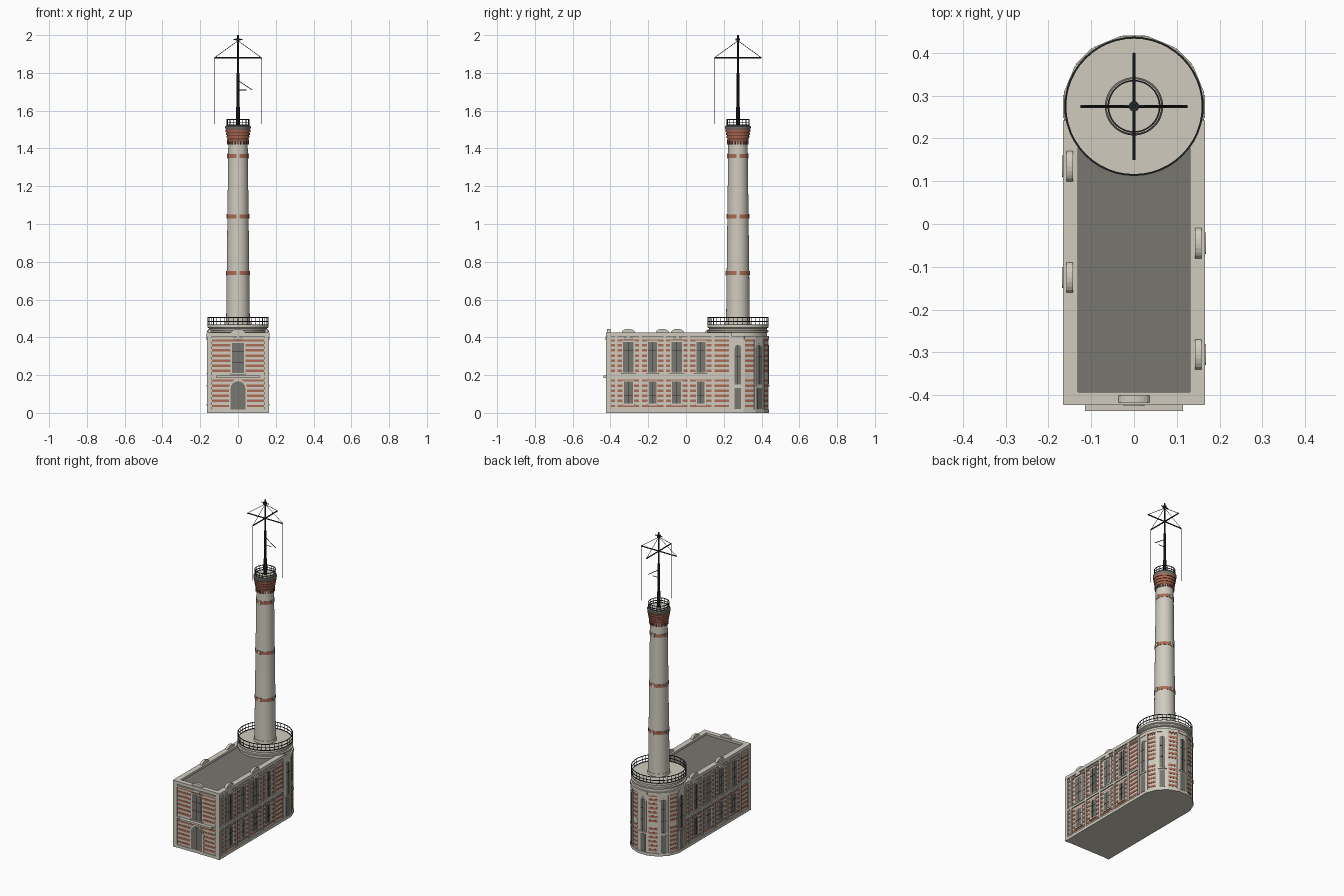
import bpy, bmesh
from math import pi, sin, cos, tan, radians
from mathutils import Matrix, Vector

cube = bpy.data.objects.get("Cube")
if cube:
    bpy.data.objects.remove(cube)


def material(name, color):
    m = bpy.data.materials.new(name)
    m.use_nodes = True
    m.diffuse_color = (*color, 1)
    m.node_tree.nodes["Principled BSDF"].inputs["Base Color"].default_value = (*color, 1)
    return m


CREAM = material("cream stone", (0.63, 0.60, 0.52))
RED = material("red brick", (0.42, 0.15, 0.09))
DARK_RED = material("dark brick", (0.22, 0.075, 0.05))
GREY = material("grey glass and roofing", (0.19, 0.18, 0.16))
BLACK = material("black iron", (0.02, 0.022, 0.025))

TOWER = Vector((0, 0.275, 0))   # axis of chimney and rounded end
HALF = 0.158                    # half width of the building
FRONT = -0.415
parts = {}                      # part name -> (bmesh, material, smooth)


def part(name, mat, smooth=False):
    if name not in parts:
        parts[name] = (bmesh.new(), mat, smooth)
    return parts[name][0]


def prism(name, mat, M, pts, depth, base=0.0):
    """Extrude a local x-z outline along local y, from base to base + depth."""
    bm = part(name, mat)
    low = [bm.verts.new(M @ Vector((x, base, z))) for x, z in pts]
    high = [bm.verts.new(M @ Vector((x, base + depth, z))) for x, z in pts]
    bm.faces.new(low)
    bm.faces.new(high[::-1])
    for i in range(len(pts)):
        j = (i + 1) % len(pts)
        bm.faces.new((low[i], low[j], high[j], high[i]))


def block(name, mat, M, u, w, z0, z1, depth, base=0.0):
    a, b = u - w / 2, u + w / 2
    prism(name, mat, M, [(a, z0), (b, z0), (b, z1), (a, z1)], depth, base)


def arch(name, mat, M, u, w, z0, z1, depth, rise=None, base=0.0):
    """Panel with a rounded top."""
    r = w / 2
    rise = rise or r
    top = [(u + r * cos(i * pi / 10), z1 - rise + rise * sin(i * pi / 10)) for i in range(11)]
    prism(name, mat, M, [(u - r, z0), (u + r, z0)] + top, depth, base)


def rod(name, mat, a, b, r, sides=6):
    a, b = Vector(a), Vector(b)
    M = Matrix.Translation((a + b) / 2) @ (b - a).to_track_quat('Z', 'Y').to_matrix().to_4x4()
    bmesh.ops.create_cone(part(name, mat), cap_ends=True, segments=sides,
                          radius1=r, radius2=r, depth=(b - a).length, matrix=M)


def lathe(name, mat, profile, segs=48, closed=False):
    """Turn an (r, z) profile about the tower axis."""
    bm = part(name, mat, True)
    rings = [[bm.verts.new(TOWER + Vector((r * cos(2 * pi * k / segs), r * sin(2 * pi * k / segs), z)))
              for k in range(segs)] for r, z in profile]
    pairs = list(zip(rings, rings[1:])) + ([(rings[-1], rings[0])] if closed else [])
    for p, q in pairs:
        for k in range(segs):
            n = (k + 1) % segs
            bm.faces.new((p[k], p[n], q[n], q[k]))


def drum(name, mat, r0, r1, z0, z1):
    lathe(name, mat, [(0, z0), (r0, z0), (r1, z1), (0, z1)])


def wall(center, degrees):
    """Frame on a wall: local y points outward, local x runs along it."""
    return Matrix.Translation(center) @ Matrix.Rotation(radians(degrees - 90), 4, 'Z')


def window(M, u, w, z0, z1, arched=False):
    shape = arch if arched else block
    shape("window_frames", CREAM, M, u, w + 0.014, z0 - 0.004, z1 + 0.007, 0.004)
    shape("window_panes", GREY, M, u, w, z0, z1, 0.005)
    block("window_bars", BLACK, M, u, 0.0025, z0, z1, 0.006)
    for t in (0.35, 0.7):
        z = z0 + t * (z1 - z0)
        block("window_bars", BLACK, M, u, w * 0.95, z, z + 0.002, 0.006)
    block("window_sills", CREAM, M, u, w + 0.02, z0 - 0.01, z0 - 0.003, 0.008)


def stripes(M, u, w):
    for z0, count in ((0.03, 6), (0.216, 7)):
        for i in range(count):
            z = z0 + i * 0.027
            block("brick_stripes", RED, M, u, w, z, z + 0.013, 0.002)


# Main body: long block with a many-sided rounded end
STEP = 22.5
corner = HALF / cos(radians(STEP / 2))
angles = [STEP * (k + 0.5) for k in range(8)]


def footprint(grow):
    end = [((corner + grow) * cos(radians(a)), TOWER.y + (corner + grow) * sin(radians(a))) for a in angles]
    pts = [(-HALF - grow, FRONT - grow), (HALF + grow, FRONT - grow)] + end
    return [(x, -y) for x, y in pts]


FLOOR = Matrix.Rotation(pi / 2, 4, 'X')
prism("building_body", CREAM, FLOOR, footprint(0), 0.408)
prism("plinth", CREAM, FLOOR, footprint(0.006), 0.018)
prism("flat_roof", GREY, FLOOR, [(-.14, .4), (.14, .4), (.14, -.22), (-.14, -.22)], 0.006, 0.406)

# Walls with stripes, pilasters, windows, string course and parapet
front = wall((0, FRONT, 0), -90)
left = wall((HALF, 0, 0), 0)      # local x = -y
right = wall((-HALF, 0, 0), 180)  # local x = +y
stripes(front, 0, 0.3)
for M, sign, first in ((left, -1, -0.305), (right, 1, -0.255)):
    stripes(M, sign * -0.09, 0.64)
    block("string_course", CREAM, M, sign * -0.09, 0.66, 0.19, 0.203, 0.007)
    block("parapet", CREAM, M, sign * -0.09, 0.664, 0.405, 0.425, 0.035, -0.027)
    block("eaves_moulding", CREAM, M, sign * -0.09, 0.65, 0.388, 0.396, 0.005)
    for i in range(4):
        y = first + 0.128 * i
        w = 0.056 if i % 2 == 0 else 0.046
        window(M, sign * y, w, 0.215, 0.375)
        window(M, sign * y, w * 0.85, 0.05, 0.165)
    for i in range(-1, 5):
        y = first + 0.128 * (i - 0.5) if i >= 0 else FRONT + 0.01
        block("pilasters", CREAM, M, sign * y, 0.014, 0.018, 0.408, 0.007)
    block("pilasters", CREAM, M, sign * 0.234, 0.014, 0.018, 0.408, 0.007)
    # Rounded roof crests stand over two windows of each long side
    for y in ((-0.305, -0.045) if sign < 0 else (-0.125, 0.135)):
        arch("roof_crests", CREAM, M, sign * y, 0.072, 0.42, 0.445, 0.016, 0.022, -0.016)
        arch("crest_brackets", CREAM, M, sign * y, 0.05, 0.385, 0.404, 0.01, 0.012)

block("parapet", CREAM, front, 0, 0.33, 0.405, 0.425, 0.03, -0.022)
block("eaves_moulding", CREAM, front, 0, 0.31, 0.388, 0.396, 0.005)
arch("roof_crests", CREAM, front, 0, 0.074, 0.42, 0.445, 0.016, 0.022, -0.014)
arch("crest_brackets", CREAM, front, 0, 0.05, 0.385, 0.404, 0.01, 0.012)
for u in (-0.151, 0.151):
    block("pilasters", CREAM, front, u, 0.026, 0, 0.408, 0.008)
block("string_course", CREAM, front, 0, 0.32, 0.188, 0.198, 0.007)
block("door_canopy", CREAM, front, 0, 0.228, 0.186, 0.198, 0.022)
window(front, 0, 0.066, 0.212, 0.37)
arch("door_surround", CREAM, front, 0, 0.096, 0.018, 0.178, 0.004)
arch("front_door", GREY, front, 0, 0.078, 0.018, 0.168, 0.006)
block("window_bars", BLACK, front, 0, 0.002, 0.018, 0.168, 0.007)

# Rounded end: tall arched windows alternating with striped panels
for k in range(9):
    a = k * STEP
    c = TOWER + Vector((cos(radians(a)), sin(radians(a)), 0)) * HALF
    M = wall(c, a)
    side = 2 * HALF * tan(radians(STEP / 2))
    if k % 2:
        stripes(M, 0, side * 0.86)
    else:
        block("end_panels", CREAM, M, 0, side, 0.018, 0.408, 0.003)
        window(M, 0, 0.034, 0.15, 0.36, True)
        block("end_lower_panels", GREY, M, 0, 0.034, 0.02, 0.132, 0.005)
    block("end_moulding", CREAM, M, 0, side, 0.388, 0.408, 0.006)
for a in angles:
    c = TOWER + Vector((cos(radians(a)), sin(radians(a)), 0)) * corner
    block("end_pilasters", CREAM, wall(c, a), 0, 0.011, 0.018, 0.408, 0.008, -0.004)

# Round terrace at the foot of the chimney
lathe("terrace", CREAM, [(0, .40), (.155, .40), (.155, .425), (.163, .428), (.163, .436), (.154, .438),
                         (.154, .448), (.162, .452), (.162, .464), (0, .464)])


def railing(name, r, z0, z1, posts):
    for z in (z0 + 0.004, (z0 + z1) / 2, z1):
        lathe(name, BLACK, [(r - .0018, z - .0018), (r + .0018, z - .0018),
                            (r + .0018, z + .0018), (r - .0018, z + .0018)], 48, True)
    for k in range(posts):
        p = TOWER + Vector((r * cos(2 * pi * k / posts), r * sin(2 * pi * k / posts), 0))
        rod(name, BLACK, p + Vector((0, 0, z0)), p + Vector((0, 0, z1)), 0.0016, 4)


railing("terrace_railing", 0.16, 0.462, 0.505, 40)
railing("chimney_railing", 0.06, 1.52, 1.553, 16)

# Chimney shaft with brick bands and clamps
drum("chimney_shaft", CREAM, 0.063, 0.051, 0.46, 1.45)
drum("chimney_foot", CREAM, 0.067, 0.065, 0.46, 0.48)
for z in (0.74, 1.04, 1.36):
    r = 0.063 - 0.012 * (z - 0.46) / 0.99 + 0.002
    drum("chimney_bands", RED, r, r, z - 0.01, z + 0.01)
    for a in range(0, 360, 90):
        M = wall(TOWER + Vector((cos(radians(a)), sin(radians(a)), 0)) * r, a)
        block("band_clamps", CREAM, M, 0, 0.014, z - 0.012, z + 0.012, 0.005, -0.002)

# Flared brick crown with dentils
for k in range(20):
    a = k * 18
    M = wall(TOWER + Vector((cos(radians(a)), sin(radians(a)), 0)) * 0.05, a)
    block("crown_dentils", DARK_RED, M, 0, 0.009, 1.42, 1.445, 0.007)
for i in range(4):
    z, r = 1.437 + 0.017 * i, 0.056 + 0.003 * i
    drum("crown_rings", RED, r, r + 0.002, z, z + 0.011)
    drum("crown_grooves", DARK_RED, r - 0.002, r, z + 0.009, z + 0.019)
lathe("crown_cap", GREY, [(0, 1.5), (.064, 1.5), (.068, 1.508), (.068, 1.516), (.064, 1.521)])
drum("crown_top", CREAM, 0.064, 0.064, 1.515, 1.522)

# Aerial mast with crossed arms, stays and hanging wires


def at(x, y, z):
    return TOWER + Vector((x, y, z))


for r, z0, z1 in ((.011, 1.52, 1.62), (.007, 1.62, 1.8), (.0045, 1.8, 2.0)):
    rod("mast", BLACK, at(0, 0, z0), at(0, 0, z1), r, 10)
drum("mast_collar", BLACK, 0.012, 0.012, 1.972, 1.982)
rod("mast_tip_bar", BLACK, at(-.025, 0, 1.977), at(.025, 0, 1.977), 0.003)
for x, y in ((1, 0), (-1, 0), (0, 1), (0, -1)):
    tip = at(x * .125, y * .125, 1.88)
    rod("mast_arms", BLACK, at(0, 0, 1.88), tip, 0.004)
    rod("mast_stays", BLACK, at(0, 0, 1.97), tip, 0.0015, 4)
    if y < 1:
        rod("aerial_wires", BLACK, tip, tip - Vector((0, 0, 0.35)), 0.0012, 4)
rod("mast_gaff", BLACK, at(0, 0, 1.76), at(.075, 0, 1.71), 0.002)
rod("mast_gaff", BLACK, at(0, 0, 1.71), at(.045, 0, 1.71), 0.002)

# Turn every collected part into an object
for name, (bm, mat, smooth) in parts.items():
    bmesh.ops.remove_doubles(bm, verts=bm.verts, dist=1e-6)
    bmesh.ops.recalc_face_normals(bm, faces=bm.faces)
    mesh = bpy.data.meshes.new(name)
    bm.to_mesh(mesh)
    bm.free()
    mesh.materials.append(mat)
    obj = bpy.data.objects.new(name, mesh)
    bpy.context.collection.objects.link(obj)
    if smooth:
        bpy.ops.object.select_all(action='DESELECT')
        obj.select_set(True)
        bpy.context.view_layer.objects.active = obj
        bpy.ops.object.shade_smooth_by_angle(angle=radians(30))
